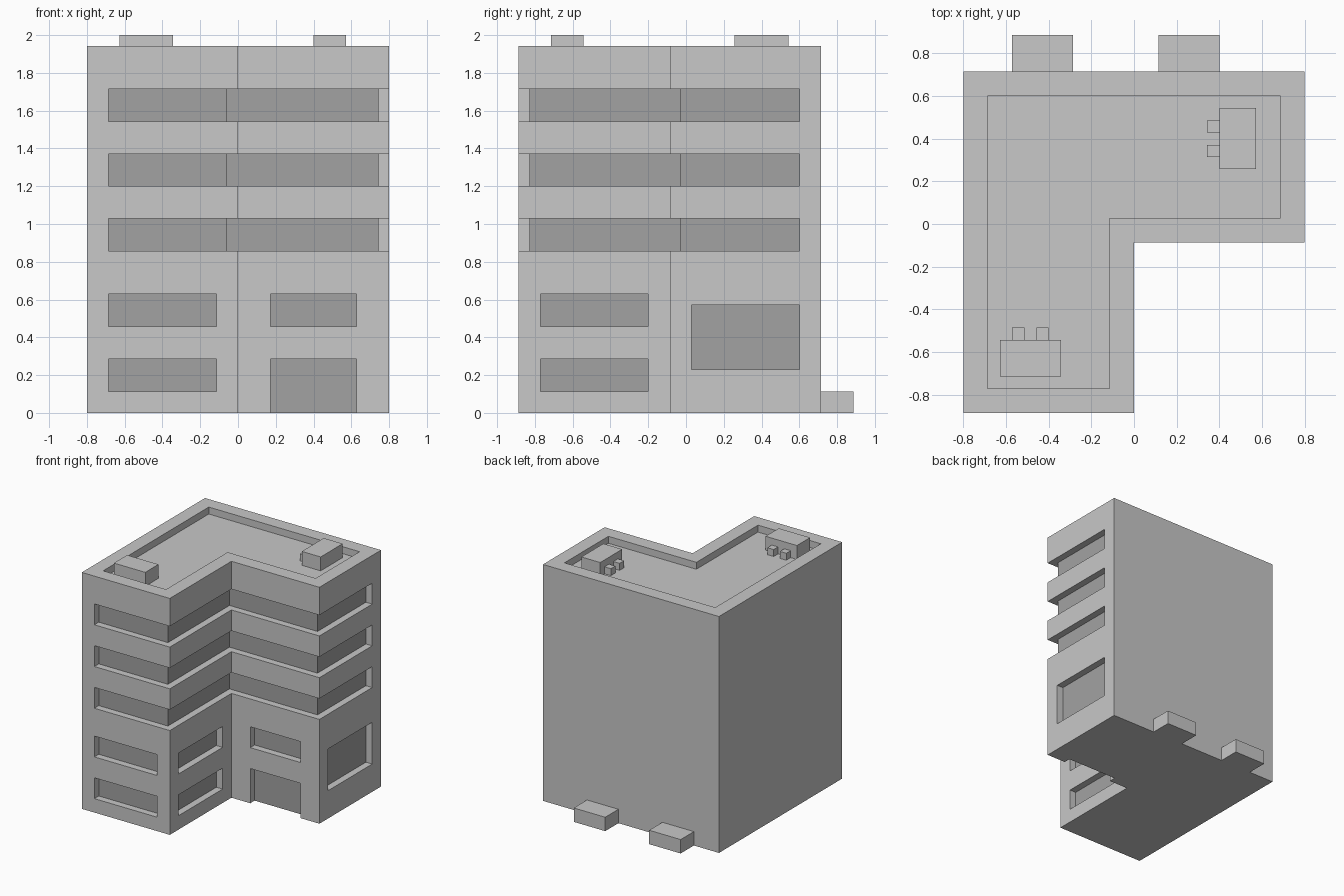
import bpy, bmesh

if "Cube" in bpy.data.objects:
    bpy.data.objects.remove(bpy.data.objects["Cube"])

U = 2 / 35  # building module


def material(name, value):
    m = bpy.data.materials.new(name)
    m.diffuse_color = (value, value, value, 1)
    m.use_nodes = True
    m.node_tree.nodes["Principled BSDF"].inputs["Base Color"].default_value = m.diffuse_color
    return m


WALL = material("light grey wall", 0.578)
GLASS = material("dark grey glass", 0.362)


def rect(x0, x1, y0, y1):
    return [(x0, y0), (x1, y0), (x1, y1), (x0, y1)]


def prisms(name, parts):
    """Object made of upright prisms: (outline, z0, z1), all in modules."""
    bm = bmesh.new()
    for outline, z0, z1 in parts:
        base = bm.faces.new([bm.verts.new((x * U, y * U, z0 * U)) for x, y in outline])
        top = bmesh.ops.extrude_face_region(bm, geom=[base])["geom"]
        verts = [v for v in top if isinstance(v, bmesh.types.BMVert)]
        bmesh.ops.translate(bm, verts=verts, vec=(0, 0, (z1 - z0) * U))
    bmesh.ops.recalc_face_normals(bm, faces=bm.faces[:])
    mesh = bpy.data.meshes.new(name)
    bm.to_mesh(mesh)
    bm.free()
    mesh.materials.append(WALL)
    ob = bpy.data.objects.new(name, mesh)
    bpy.context.collection.objects.link(ob)
    return ob


# L-shaped tower
tower = prisms("tower", [([(-14, -15.5), (0, -15.5), (0, -1.5), (14, -1.5),
                           (14, 12.5), (-14, 12.5)], 0, 34)])

# Cutters: roof well, wrap-around window bands, single windows and door
cuts = [([(-12, -13.5), (-2, -13.5), (-2, 0.5), (12, 0.5), (12, 10.5), (-12, 10.5)], 33, 36)]
band = [(-12, -14.5), (-1, -14.5), (-1, -0.5), (13, -0.5), (13, 10.5),
        (15, 10.5), (15, -2.5), (1, -2.5), (1, -16.5), (-12, -16.5)]
cuts += [(band, z, z + 3) for z in (15, 21, 27)]
for z in (2, 8):
    cuts.append((rect(-12, -2, -16.5, -14.5), z, z + 3))
    cuts.append((rect(-1, 1, -13.5, -3.5), z, z + 3))
cuts.append((rect(3, 11, -2.5, -0.5), 8, 11))
cuts.append((rect(3, 11, -2.5, -0.5), -1, 5))
cuts.append((rect(13, 15, 0.5, 10.5), 4, 10))
cutter = prisms("cutter", cuts)
cutter.hide_render = True

mod = tower.modifiers.new("openings", "BOOLEAN")
mod.operation = "DIFFERENCE"
mod.solver = "EXACT"
mod.object = cutter
bpy.context.view_layer.objects.active = tower
bpy.ops.object.modifier_apply(modifier=mod.name)
bpy.data.objects.remove(cutter)

# Glass: faces lying on the set-back planes
tower.data.materials.clear()
tower.data.materials.append(WALL)
tower.data.materials.append(GLASS)
for f in tower.data.polygons:
    c, n = f.center / U, f.normal
    on_x = n.x > 0.9 and min(abs(c.x + 1), abs(c.x - 13)) < 0.05
    on_y = n.y < -0.9 and min(abs(c.y + 14.5), abs(c.y + 0.5)) < 0.05
    f.material_index = 1 if on_x or on_y else 0

# Rear ground boxes
for i, x in enumerate((-10, 2)):
    prisms(f"rear_box_{i + 1}", [(rect(x, x + 5, 12.5, 15.5), 0, 2)])

# Roof units with their small vents
prisms("roof_unit_front", [(rect(-11, -6, -12.5, -9.5), 33, 35)])
prisms("roof_unit_right", [(rect(7, 10, 4.5, 9.5), 33, 35)])
prisms("roof_vents_front", [(rect(x, x + 1, -9.5, -8.5), 33, 34) for x in (-10, -8)])
prisms("roof_vents_right", [(rect(6, 7, y, y + 1), 33, 34) for y in (5.5, 7.5)])
